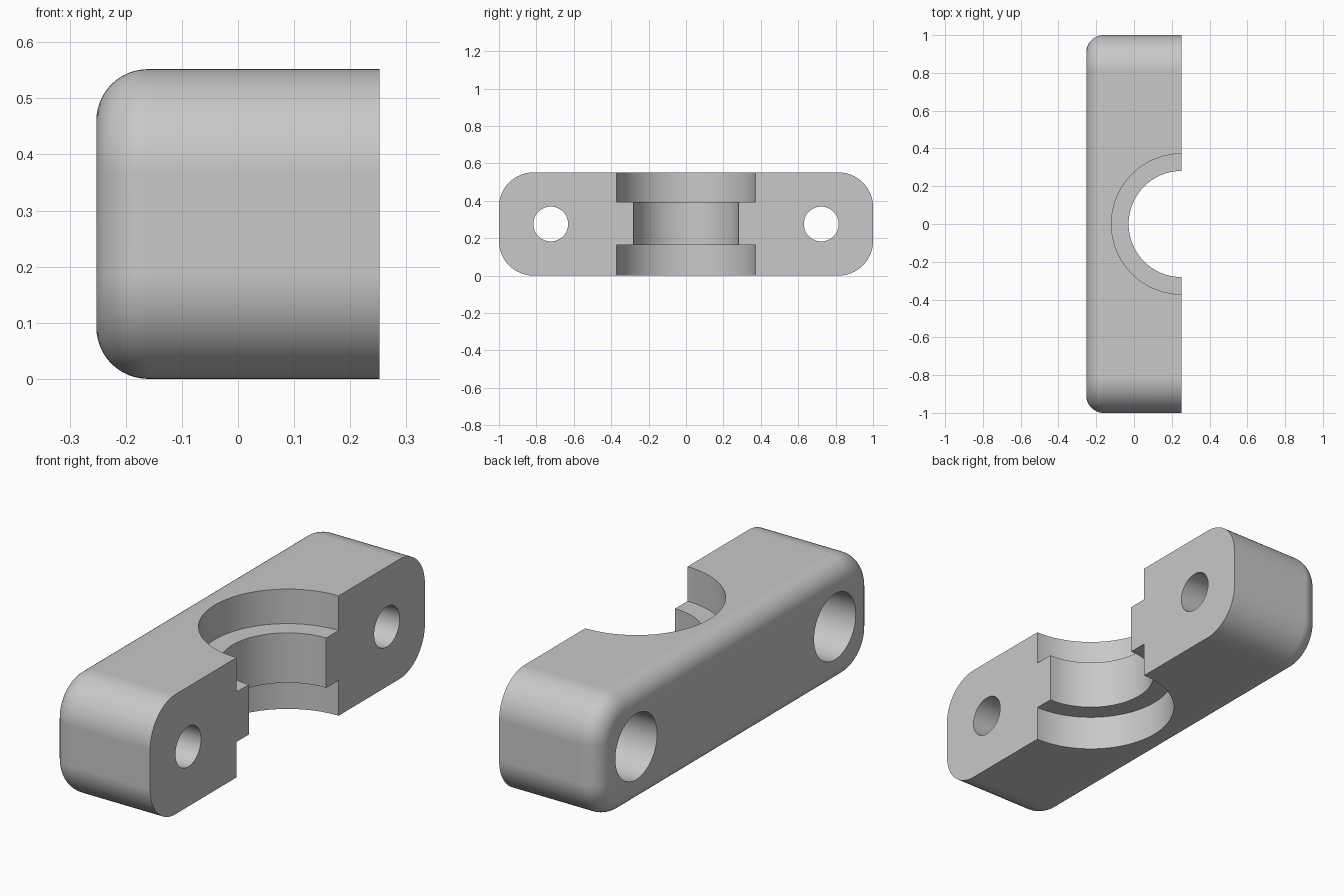
import bpy
import bmesh
from math import cos, sin, pi, radians
from mathutils import Matrix

default = bpy.data.objects.get("Cube")
if default:
    bpy.data.objects.remove(default, do_unlink=True)

HALF_X, HALF_Y, HEIGHT = 0.2525, 1.0, 0.552
CORNER, FILLET = 0.185, 0.092
MID_Z = HEIGHT / 2

grey = bpy.data.materials.new("plain grey")
grey.use_nodes = True
colour = (0.58, 0.58, 0.58, 1)
grey.diffuse_color = colour
grey.node_tree.nodes["Principled BSDF"].inputs["Base Color"].default_value = colour


def make_object(name, bm):
    bmesh.ops.recalc_face_normals(bm, faces=bm.faces)
    mesh = bpy.data.meshes.new(name)
    bm.to_mesh(mesh)
    bm.free()
    mesh.materials.append(grey)
    obj = bpy.data.objects.new(name, mesh)
    bpy.context.collection.objects.link(obj)
    return obj


def rounded_ring(bm, x, inset, steps=16):
    """Rounded rectangle across the block, shrunk by inset."""
    ring = []
    for k, (sy, sz) in enumerate([(1, 1), (-1, 1), (-1, -1), (1, -1)]):
        for i in range(steps + 1):
            a = (k + i / steps) * pi / 2
            y = sy * (HALF_Y - CORNER) + (CORNER - inset) * cos(a)
            z = MID_Z + sz * (MID_Z - CORNER) + (CORNER - inset) * sin(a)
            ring.append(bm.verts.new((x, y, z)))
    return ring


def cylinder(name, radius, start, end, axis, segments):
    """Cutter between two values along x or z."""
    bm = bmesh.new()
    bmesh.ops.create_cone(bm, cap_ends=True, segments=segments, radius1=radius,
                          radius2=radius, depth=end - start)
    if axis == "X":
        bmesh.ops.rotate(bm, verts=bm.verts, matrix=Matrix.Rotation(pi / 2, 3, "Y"))
    obj = make_object(name, bm)
    obj.hide_render = True
    return obj


# Block with rounded ends and a fillet around its outer face
bm = bmesh.new()
rings = [rounded_ring(bm, HALF_X, 0)]
for i in range(13):
    a = i / 12 * pi / 2
    rings.append(rounded_ring(bm, -HALF_X + FILLET * (1 - sin(a)), FILLET * (1 - cos(a))))
for r1, r2 in zip(rings, rings[1:]):
    for i in range(len(r1)):
        j = (i + 1) % len(r1)
        bm.faces.new((r1[i], r1[j], r2[j], r2[i]))
bm.faces.new(rings[0])
bm.faces.new(rings[-1])
clamp = make_object("clamp_half", bm)

# Stepped half bore: narrow through the middle, wide above and below
cutters = []
for name, radius, low, high in [("bore", 0.281, -0.1, HEIGHT + 0.1),
                                ("lower_recess", 0.372, -0.1, 0.163),
                                ("upper_recess", 0.372, 0.393, HEIGHT + 0.1)]:
    cutter = cylinder(name, radius, low, high, "Z", 96)
    cutter.location = (HALF_X, 0, (low + high) / 2)
    cutters.append(cutter)

# Bolt holes, counterbored from the outer face
for side, y in (("left", 0.723), ("right", -0.723)):
    for name, radius, low, high in [("bolt_hole", 0.093, -0.4, 0.4),
                                    ("counterbore", 0.152, -0.4, 0.04)]:
        cutter = cylinder(f"{name}_{side}", radius, low, high, "X", 64)
        cutter.location = ((low + high) / 2, y, MID_Z)
        cutters.append(cutter)

# Cut, then remove the cutters
bpy.ops.object.select_all(action="DESELECT")
clamp.select_set(True)
bpy.context.view_layer.objects.active = clamp
for cutter in cutters:
    mod = clamp.modifiers.new(cutter.name, "BOOLEAN")
    mod.operation = "DIFFERENCE"
    mod.solver = "EXACT"
    mod.object = cutter
    bpy.ops.object.modifier_apply(modifier=mod.name)
    bpy.data.objects.remove(cutter, do_unlink=True)

# Smooth curves with flat faces kept flat
bpy.ops.object.shade_smooth_by_angle(angle=radians(30))
weighted = clamp.modifiers.new("flat_normals", "WEIGHTED_NORMAL")
weighted.keep_sharp = True
